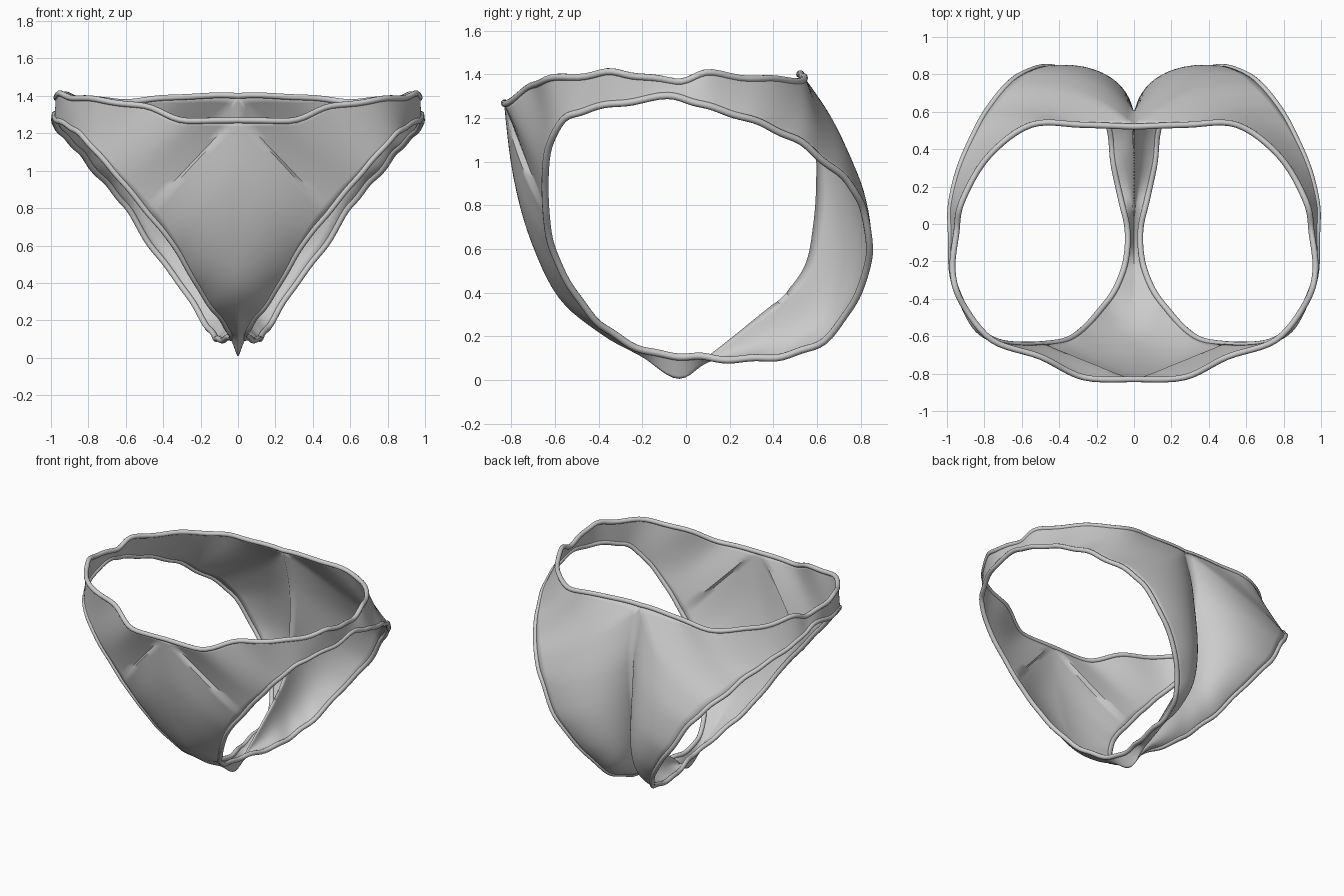
import bpy, bmesh, math
from mathutils import Vector

cube = bpy.data.objects.get("Cube")
if cube:
    bpy.data.objects.remove(cube, do_unlink=True)

STEPS = 6        # samples between neighbouring guide points
ACROSS = 14      # faces from leg opening to centre seam or waist
BACK = 14        # guide point where the centre seam meets the back waist
HEM = 0.016

fabric = bpy.data.materials.new("light grey fabric")
fabric.use_nodes = True
GREY = (0.6, 0.6, 0.6, 1)
fabric.diffuse_color = GREY
fabric.node_tree.nodes["Principled BSDF"].inputs["Base Color"].default_value = GREY

# Leg opening: front edge, under the crotch, up the back, over the hip
LEG = [(.47, -.64, .76), (.36, -.62, .63), (.27, -.56, .48), (.18, -.46, .33),
       (.1, -.35, .22), (.045, -.2, .14), (.035, -.03, .11), (.07, .13, .1),
       (.11, .32, .1), (.13, .5, .12), (.19, .66, .21), (.3, .78, .38),
       (.45, .84, .58), (.58, .81, .78), (.68, .74, .91), (.79, .6, 1.03),
       (.87, .45, 1.13), (.94, .28, 1.2), (.98, .1, 1.25), (.98, -.05, 1.3),
       (.97, -.28, 1.27), (.9, -.46, 1.24), (.83, -.57, 1.18),
       (.72, -.63, 1.06), (.6, -.645, .92)]

# Centre seam from front waist, under the crotch, to back waist
SEAM = [(0, -.83, 1.27), (0, -.79, .95), (0, -.71, .65), (0, -.58, .38),
        (0, -.38, .21), (0, -.2, .11), (0, -.03, .01), (0, .12, .12),
        (0, .32, .28), (0, .46, .4), (0, .55, .53), (0, .585, .7),
        (0, .6, .9), (0, .59, 1.12), (0, .52, 1.4)]

# Waist from back centre round the hip to front centre
WAIST = [SEAM[-1], (.28, .53, 1.4), (.55, .53, 1.37), (.78, .36, 1.38),
         (.92, .12, 1.4), (.95, -.05, 1.37), (.97, -.25, 1.4),
         (.92, -.42, 1.4), (.76, -.62, 1.38), (.5, -.71, 1.34),
         (.27, -.82, 1.27), SEAM[0]]


def spline(points, closed=False):
    """Sample a smooth curve through the guide points."""
    pts = [Vector(p) for p in points]
    n = len(pts)
    pick = (lambda i: pts[i % n]) if closed else (lambda i: pts[max(0, min(n - 1, i))])
    out = []
    for i in range(n if closed else n - 1):
        a, b, c, d = (pick(i + k) for k in (-1, 0, 1, 2))
        for s in range(STEPS):
            t = s / STEPS
            out.append(b + (c - a) * t / 2 + (a - b * 2.5 + c * 2 - d / 2) * t**2
                       + (b * 3 - a - c * 3 + d) * t**3 / 2)
    return out


def ripple(points, size):
    """Gather the elastic edge into small uneven waves."""
    n = len(points)
    for i, p in enumerate(points):
        fade = math.sin(math.pi * i / n) ** 0.5
        p.z += size * fade * (math.sin(i * 0.83) + 0.6 * math.sin(i * 0.47 + 2))


def bump(row, centre, width):
    return max(0, 1 - ((row - centre) / width) ** 2)


def mirrored(points):
    return [Vector((-p.x, p.y, p.z)) for p in points]


def hem(name, points):
    """Rolled elastic edge following a closed path."""
    curve = bpy.data.curves.new(name, "CURVE")
    curve.dimensions = "3D"
    curve.bevel_depth = HEM
    curve.bevel_resolution = 3
    line = curve.splines.new("POLY")
    line.points.add(len(points) - 1)
    for target, p in zip(line.points, points):
        target.co = (*p, 1)
    line.use_cyclic_u = True
    line.use_smooth = True
    curve.materials.append(fabric)
    bpy.context.collection.objects.link(bpy.data.objects.new(name, curve))


leg = spline(LEG, closed=True)
seam = spline(SEAM)
waist = spline(WAIST)
ripple(leg, 0.006)
ripple(waist, 0.007)
outer = seam + waist

# Fabric body: one half spanned from leg opening to seam and waist
bm = bmesh.new()
grid = []
for i, (a, b) in enumerate(zip(leg, outer)):
    row = i / STEPS
    bow = Vector((-.04, .085, -.03)) * bump(row, BACK - 2.5, 5.5)
    bow += Vector((.02, -.03, 0)) * bump(row, 1, 3)
    grid.append([bm.verts.new(a.lerp(b, v / ACROSS)
                              + bow * 4 * (v / ACROSS) * (1 - v / ACROSS))
                 for v in range(ACROSS + 1)])
for i, line in enumerate(grid):
    after = grid[(i + 1) % len(grid)]
    for v in range(ACROSS):
        bm.faces.new((line[v], after[v], after[v + 1], line[v + 1]))
bmesh.ops.recalc_face_normals(bm, faces=bm.faces)
mesh = bpy.data.meshes.new("fabric_body")
bm.to_mesh(mesh)
bm.free()
mesh.materials.append(fabric)
body = bpy.data.objects.new("fabric_body", mesh)
bpy.context.collection.objects.link(body)
body.modifiers.new("Mirror", "MIRROR").merge_threshold = 0.002
thick = body.modifiers.new("Solidify", "SOLIDIFY")
thick.thickness = 0.008
thick.offset = 0
bpy.context.view_layer.objects.active = body
body.select_set(True)
bpy.ops.object.shade_smooth_by_angle(angle=math.radians(50))

# Elastic hems
hem("left_leg_hem", leg)
hem("right_leg_hem", mirrored(leg))
hem("waist_hem", waist + [Vector(SEAM[0])] + mirrored(waist[:0:-1]))
